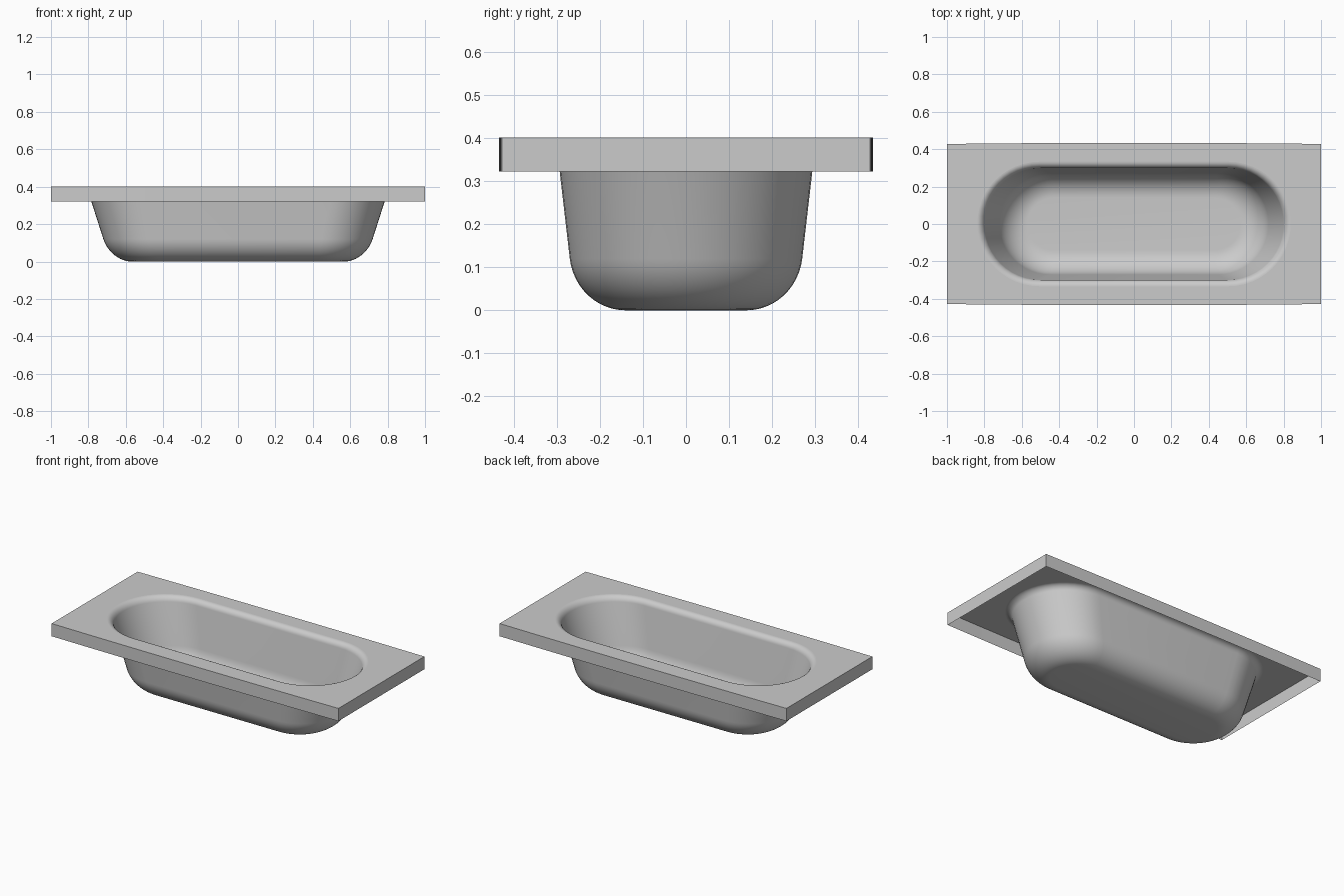
import bpy, bmesh, math

cube = bpy.data.objects.get("Cube")
if cube:
    bpy.data.objects.remove(cube, do_unlink=True)

TOP = 0.402         # deck height
SKIRT = 0.322       # lower edge of the skirt
SEG = 24            # segments per rounded end

enamel = bpy.data.materials.new("grey enamel")
enamel.use_nodes = True
colour = (0.6, 0.6, 0.6, 1)
enamel.diffuse_color = colour
enamel.node_tree.nodes["Principled BSDF"].inputs["Base Color"].default_value = colour


def finish(bm, name):
    mesh = bpy.data.meshes.new(name)
    bm.to_mesh(mesh)
    bm.free()
    mesh.materials.append(enamel)
    obj = bpy.data.objects.new(name, mesh)
    bpy.context.collection.objects.link(obj)
    return obj


def stadium(bm, half_x, half_y, z):
    """Ring of vertices with straight sides and semicircular ends."""
    ring = []
    for side, start in ((1, -math.pi / 2), (-1, math.pi / 2)):
        for i in range(SEG + 1):
            a = start + math.pi * i / SEG
            x = side * (half_x - half_y) + half_y * math.cos(a)
            ring.append(bm.verts.new((x, half_y * math.sin(a), z)))
    return ring


def fillet(a, corner, b, steps, weight=0.75):
    """Rounded transition from a to b, tangent to the lines through corner."""
    for i in range(steps + 1):
        t = i / steps
        k = ((1 - t) ** 2, 2 * weight * t * (1 - t), t * t)
        yield tuple(sum(w * p for w, p in zip(k, ps)) / sum(k)
                    for ps in zip(a, corner, b))


# Basin: stadium sections (half length, half width, height) from floor to rim
RIM = (0.838, 0.333, TOP)
sections = list(fillet((0.57, 0.14, 0), (0.681, 0.256, 0), (0.72, 0.27, 0.12), 12))
sections += fillet((0.80, 0.299, 0.37), (0.811, 0.302, TOP), RIM, 8)
bm = bmesh.new()
rings = [stadium(bm, *s) for s in sections]
bm.faces.new(rings[0])
for low, high in zip(rings, rings[1:]):
    for i in range(len(low)):
        j = (i + 1) % len(low)
        bm.faces.new((low[j], low[i], high[i], high[j]))
basin = finish(bm, "basin")
basin.select_set(True)
bpy.context.view_layer.objects.active = basin
bpy.ops.object.shade_smooth_by_angle(angle=math.radians(35))

# Deck: flat top around the basin opening, long edges very slightly bowed
bm = bmesh.new()
xs = [-1 + i / 4 for i in range(9)]
front = [(x, -0.434 + 0.006 * x * x) for x in xs]
outline = front + [(-x, -y) for x, y in front]
outer = [bm.verts.new((x, y, TOP)) for x, y in outline]
inner = stadium(bm, *RIM)
edges = [bm.edges.new((loop[i - 1], loop[i]))
         for loop in (outer, inner) for i in range(len(loop))]
bmesh.ops.triangle_fill(bm, use_beauty=True, use_dissolve=False,
                        edges=edges, normal=(0, 0, 1))
for f in bm.faces:
    f.normal_update()
    if f.normal.z < 0:
        f.normal_flip()
finish(bm, "deck")

# Skirt: thin band hanging from the deck edge
bm = bmesh.new()
upper = [bm.verts.new((x, y, TOP)) for x, y in outline]
lower = [bm.verts.new((x, y, SKIRT)) for x, y in outline]
for i in range(len(outline)):
    bm.faces.new((lower[i - 1], lower[i], upper[i], upper[i - 1]))
finish(bm, "skirt")
